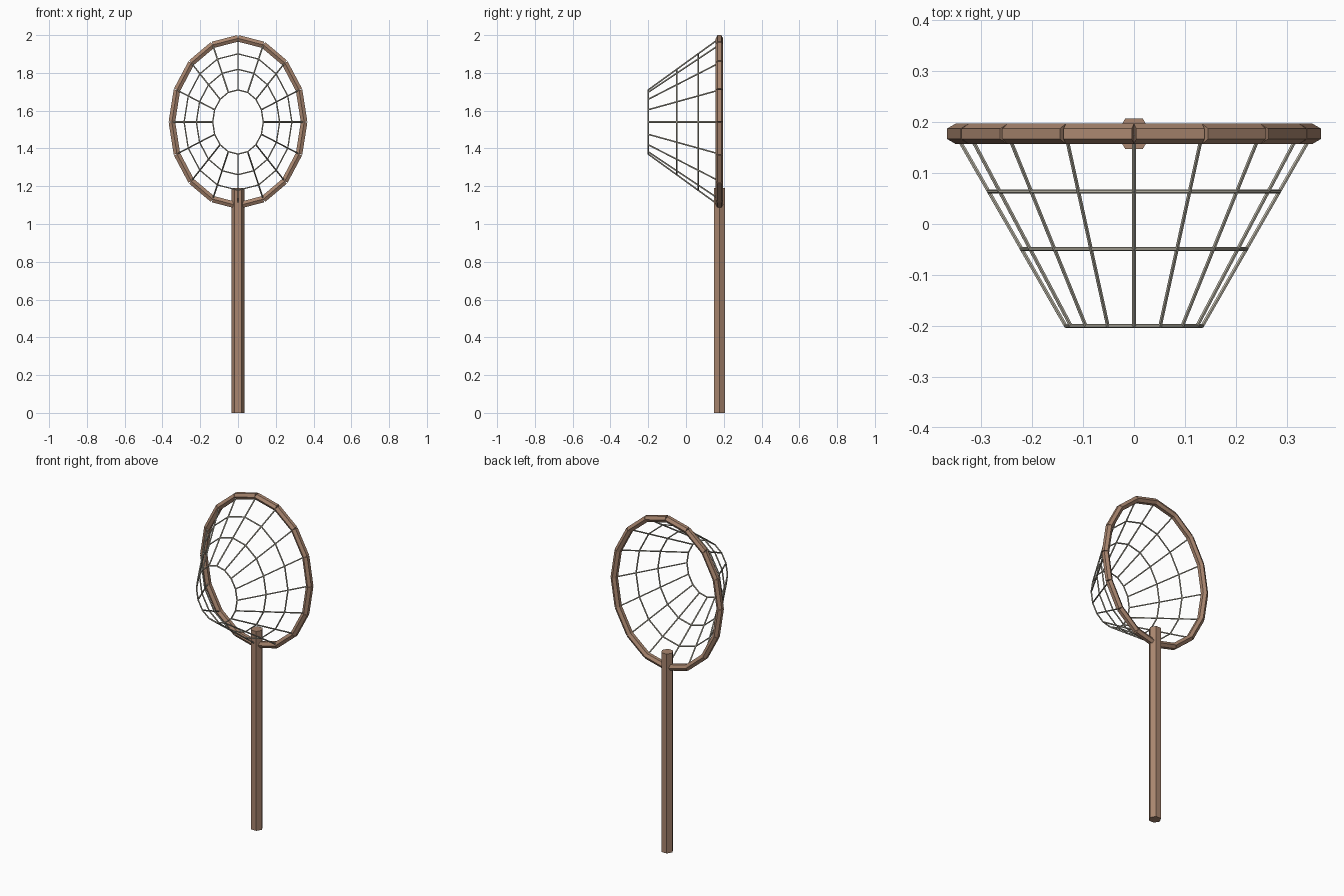
import bpy, bmesh, math
from mathutils import Vector

if "Cube" in bpy.data.objects:
    bpy.data.objects.remove(bpy.data.objects["Cube"])

N = 16                      # hoop segments
Y_HOOP, Y_END, ZC = 0.177, -0.2, 1.54


def material(name, rgb):
    m = bpy.data.materials.new(name)
    m.diffuse_color = (*rgb, 1)
    m.use_nodes = True
    m.node_tree.nodes["Principled BSDF"].inputs["Base Color"].default_value = m.diffuse_color
    return m


def rod(bm, a, b, r, ref, sides=6):
    # capped prism from a to b with one corner facing ref
    d = (b - a).normalized()
    u = (ref - d * ref.dot(d)).normalized()
    v = d.cross(u)
    offs = [(u * math.cos(t) + v * math.sin(t)) * r
            for t in (2 * math.pi * i / sides for i in range(sides))]
    lo = [bm.verts.new(a + o) for o in offs]
    hi = [bm.verts.new(b + o) for o in offs]
    bm.faces.new(lo[::-1])
    bm.faces.new(hi)
    for i in range(sides):
        j = (i + 1) % sides
        bm.faces.new((lo[i], lo[j], hi[j], hi[i]))


def make(name, rods, r, ref, mat):
    bm = bmesh.new()
    for a, b in rods:
        rod(bm, a, b, r, Vector(ref))
    me = bpy.data.meshes.new(name)
    bm.to_mesh(me)
    bm.free()
    me.materials.append(mat)
    bpy.context.collection.objects.link(bpy.data.objects.new(name, me))


def ring(t):
    # oval of points; t = 0 at the small end, 1 at the hoop
    rx, rz = 0.134 + 0.216 * t, 0.17 + 0.2725 * t
    y = Y_END + (Y_HOOP - Y_END) * t
    return [Vector((rx * math.sin(2 * math.pi * i / N), y,
                    ZC + rz * math.cos(2 * math.pi * i / N))) for i in range(N)]


def loop(pts):
    return [(pts[i], pts[(i + 1) % N]) for i in range(N)]


wood = material("wood", (0.40, 0.24, 0.16))
cord = material("cord", (0.54, 0.51, 0.42))

# handle
make("handle", [(Vector((0, Y_HOOP, 0)), Vector((0, Y_HOOP, 1.19)))], 0.0345, (1, 0, 0), wood)
# wooden hoop
make("hoop", loop(ring(1)), 0.02, (0, 1, 0), wood)
# net: lengthwise cords and cross rings
make("net_cords", list(zip(ring(1), ring(0))), 0.004, (0.01, 0.02, 1), cord)
for k, t in enumerate((0, 0.4, 0.7)):
    make(f"net_ring_{k + 1}", loop(ring(t)), 0.004, (0, 1, 0), cord)
